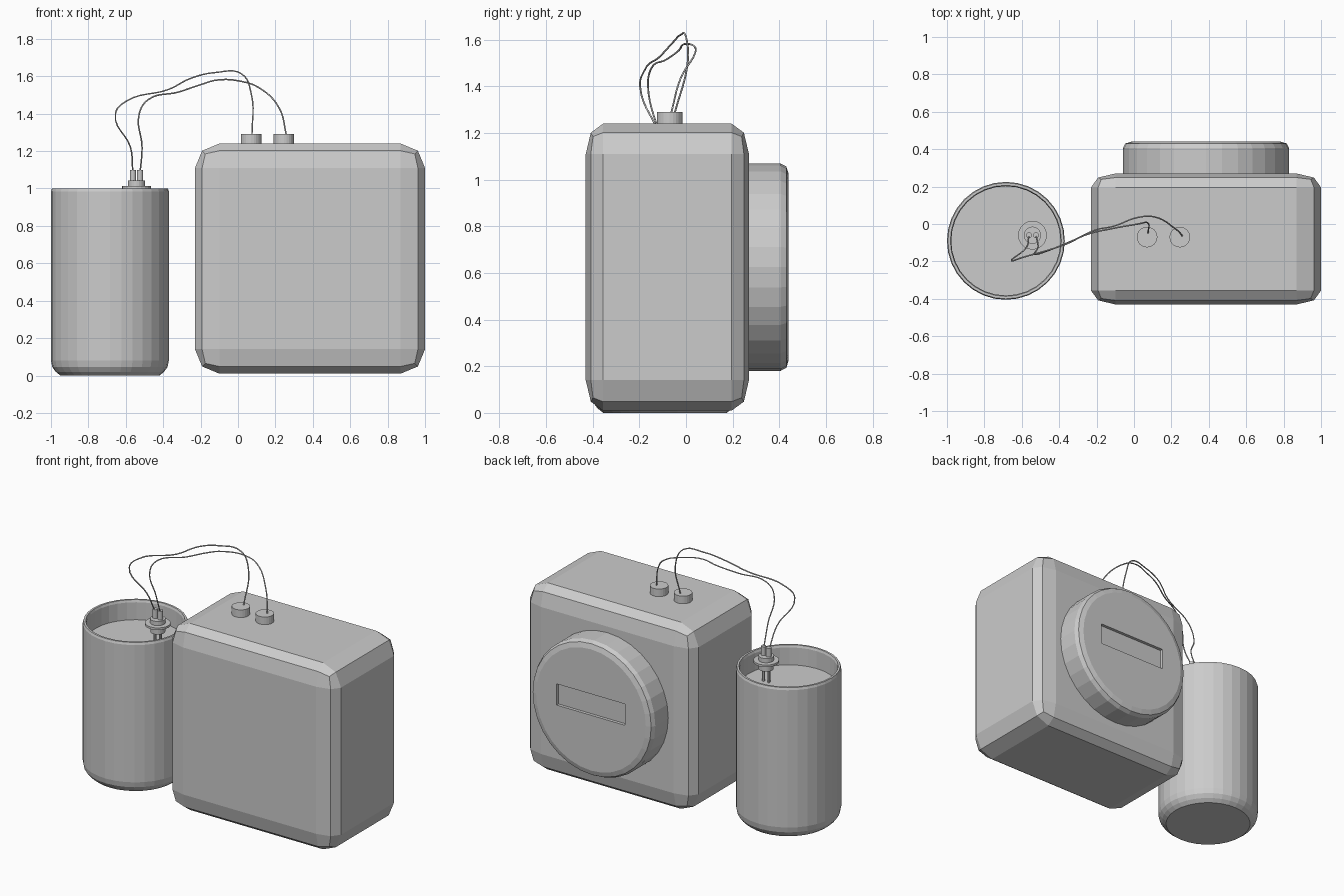
import bpy, bmesh, math
from mathutils import Matrix, Vector

if "Cube" in bpy.data.objects:
    bpy.data.objects.remove(bpy.data.objects["Cube"])

grey = bpy.data.materials.new("plain grey")
grey.diffuse_color = (0.6, 0.6, 0.6, 1)
grey.use_nodes = True
grey.node_tree.nodes["Principled BSDF"].inputs["Base Color"].default_value = grey.diffuse_color


def finish(bm, name):
    bmesh.ops.recalc_face_normals(bm, faces=bm.faces)
    me = bpy.data.meshes.new(name)
    bm.to_mesh(me)
    bm.free()
    me.materials.append(grey)
    ob = bpy.data.objects.new(name, me)
    bpy.context.collection.objects.link(ob)
    return ob


def lathe(name, profile, loc, sides=32, rot=Matrix()):
    """Closed solid of revolution from (radius, height) points."""
    bm = bmesh.new()
    rings = []
    for r, h in profile:
        rings.append([bm.verts.new((r * math.cos(2 * math.pi * i / sides),
                                    r * math.sin(2 * math.pi * i / sides), h))
                      for i in range(sides)])
    for a, b in zip(rings, rings[1:]):
        for i in range(sides):
            j = (i + 1) % sides
            bm.faces.new((a[i], a[j], b[j], b[i]))
    bm.faces.new(rings[0])
    bm.faces.new(rings[-1])
    bm.transform(Matrix.Translation(loc) @ rot)
    return finish(bm, name)


def box(name, lo, hi, bevel=0.0):
    """Box between two corners; the bevel is a fraction of each side."""
    lo, hi = Vector(lo), Vector(hi)
    bm = bmesh.new()
    bmesh.ops.create_cube(bm, size=1)
    if bevel:
        bmesh.ops.bevel(bm, geom=bm.edges[:], offset=bevel, segments=2,
                        profile=0.5, affect='EDGES')
    bm.transform(Matrix.Translation((lo + hi) / 2) @ Matrix.Diagonal((*(hi - lo), 1)))
    return finish(bm, name)


def wire(name, pts):
    cu = bpy.data.curves.new(name, 'CURVE')
    cu.dimensions = '3D'
    cu.bevel_depth = 0.004
    cu.bevel_resolution = 1
    cu.resolution_u = 6
    cu.use_fill_caps = True
    sp = cu.splines.new('BEZIER')
    sp.bezier_points.add(len(pts) - 1)
    for bp, p in zip(sp.bezier_points, pts):
        bp.co = p
        bp.handle_left_type = bp.handle_right_type = 'AUTO'
    cu.materials.append(grey)
    ob = bpy.data.objects.new(name, cu)
    bpy.context.collection.objects.link(ob)


# meter body
box("meter_body", (-0.23, -0.43, 0.01), (1.0, 0.27, 1.24), 0.106)

# round dial on the back with a recessed display window
dial = lathe("dial", [(0.445, 0), (0.445, 0.155), (0.432, 0.18), (0.40, 0.19)],
             (0.385, 0.25, 0.625), rot=Matrix.Rotation(-math.pi / 2, 4, 'X'))
cutter = box("window_cutter", (0.135, 0.42, 0.59), (0.635, 0.5, 0.73))
cutter.hide_render = True
cutter.hide_viewport = True
cut = dial.modifiers.new("window", 'BOOLEAN')
cut.operation = 'DIFFERENCE'
cut.solver = 'EXACT'
cut.object = cutter

# terminals on top of the meter
for i, x in enumerate((0.07, 0.245)):
    lathe(f"terminal_{i + 1}", [(0.055, 1.23), (0.055, 1.29)], (x, -0.07, 0), 24)

# open can with liquid surface inside
lathe("can", [(0.265, 0), (0.29, 0.02), (0.308, 0.045), (0.315, 0.08), (0.315, 0.985),
              (0.31, 1.0), (0.297, 1.0), (0.292, 0.985), (0.292, 0.87)],
      (-0.685, -0.09, 0))

# probe plug resting on the rim
px, py = -0.543, -0.06
lathe("probe_plug", [(0.045, 0.955), (0.045, 1.0), (0.077, 1.0), (0.077, 1.014),
                     (0.046, 1.014), (0.046, 1.042)], (px, py, 0), 20)
for i, dx in enumerate((-0.019, 0.019)):
    lathe(f"probe_sleeve_{i + 1}", [(0.016, 1.03), (0.016, 1.10)], (px + dx, py, 0), 12)
    lathe(f"probe_pin_{i + 1}", [(0.009, 0.86), (0.009, 0.97)], (px + dx, py, 0), 8)

# the two cables
wire("cable_1", [(-0.562, -0.06, 1.08), (-0.575, -0.125, 1.22), (-0.655, -0.197, 1.40),
                 (-0.60, -0.18, 1.465), (-0.37, -0.11, 1.53), (-0.25, -0.055, 1.59),
                 (-0.12, -0.025, 1.62), (0.02, 0.0, 1.612), (0.07, 0.008, 1.51),
                 (0.075, -0.05, 1.28)])
wire("cable_2", [(-0.524, -0.06, 1.08), (-0.513, -0.12, 1.22), (-0.528, -0.163, 1.40),
                 (-0.48, -0.15, 1.475), (-0.32, -0.085, 1.515), (-0.20, -0.03, 1.555),
                 (-0.11, -0.012, 1.58), (0.02, 0.035, 1.572), (0.11, 0.038, 1.54),
                 (0.22, -0.025, 1.43), (0.26, -0.065, 1.28)])
